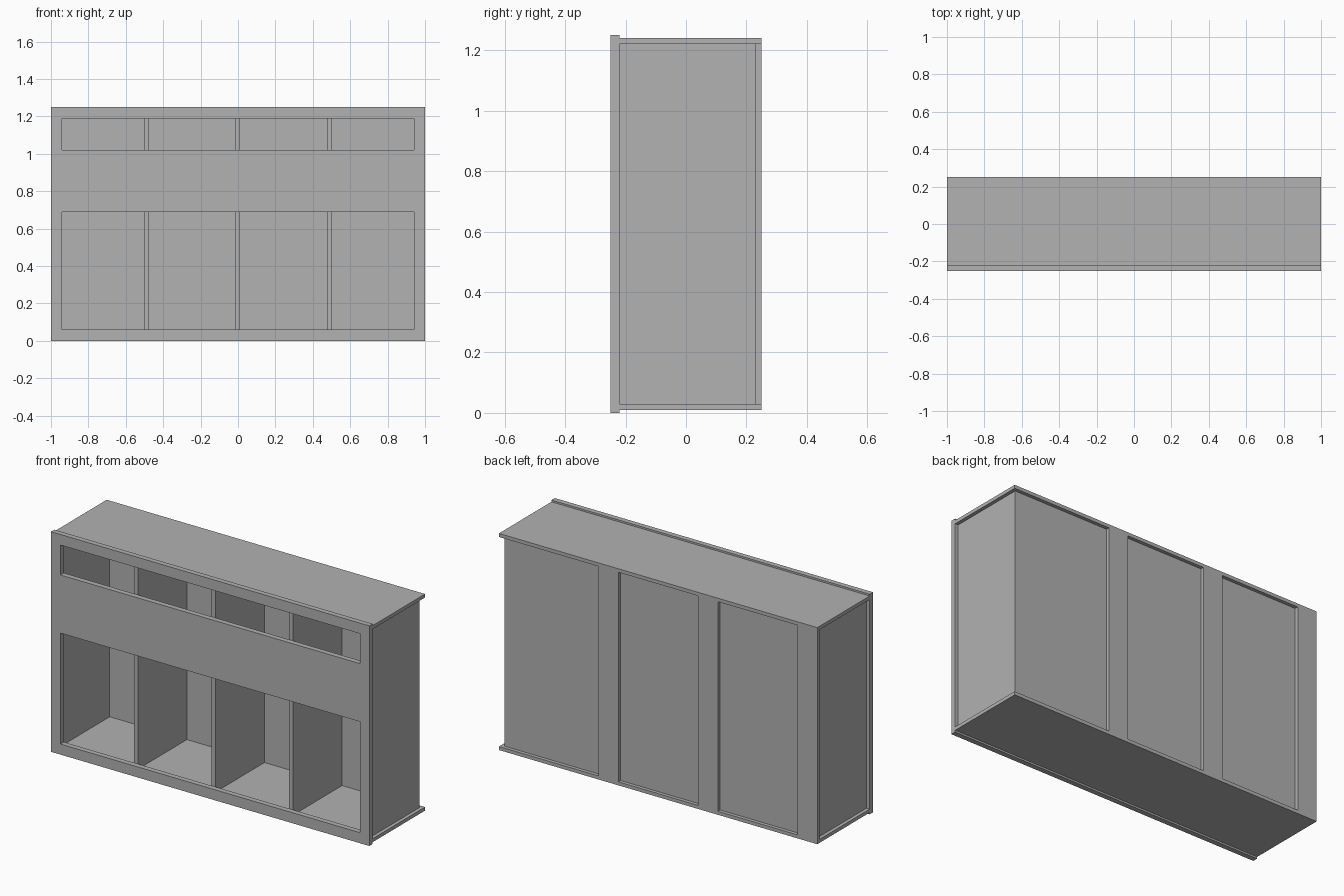
import bpy
import bmesh

cube = bpy.data.objects.get("Cube")
if cube:
    bpy.data.objects.remove(cube, do_unlink=True)

grey = bpy.data.materials.new("cabinet grey")
grey.use_nodes = True
colour = (0.445, 0.445, 0.445, 1)
grey.diffuse_color = colour
grey.node_tree.nodes["Principled BSDF"].inputs["Base Color"].default_value = colour


def boxes(name, spans):
    """One object made of boxes, each given as x, y and z spans."""
    bm = bmesh.new()
    for span in spans:
        for v in bmesh.ops.create_cube(bm, size=1)["verts"]:
            v.co = [lo + (c + 0.5) * (hi - lo) for c, (lo, hi) in zip(v.co, span)]
    mesh = bpy.data.meshes.new(name)
    bm.to_mesh(mesh)
    bm.free()
    mesh.materials.append(grey)
    obj = bpy.data.objects.new(name, mesh)
    bpy.context.collection.objects.link(obj)
    return obj


FULL = (-1, 1)
FRONT = (-0.25, -0.22)
INSIDE = (0.03, 1.22)

# Face frame: three rails joined by end stiles around two long openings
frame = [(FULL, FRONT, z) for z in ((0, 0.06), (0.69, 1.02), (1.19, 1.25))]
for x in ((-1, -0.94), (0.94, 1)):
    frame += [(x, FRONT, z) for z in ((0.06, 0.69), (1.02, 1.19))]
boxes("face_frame", frame)

# Carcass: top and bottom boards overhang the inset sides
boxes("top_board", [(FULL, (-0.22, 0.25), (1.22, 1.24))])
boxes("bottom_board", [(FULL, (-0.22, 0.25), (0.01, 0.03))])
boxes("left_side", [((0.96, 0.98), (-0.22, 0.23), INSIDE)])
boxes("right_side", [((-0.98, -0.96), (-0.22, 0.23), INSIDE)])
boxes("back_panel", [((-0.96, 0.96), (0.22, 0.23), INSIDE)])

# Full-height dividers between the four bays
for i, x in enumerate((-0.5, -0.013, 0.475)):
    boxes(f"divider_{i + 1}", [((x, x + 0.025), (-0.22, 0.22), INSIDE)])

# Evenly spaced battens on the back
for i in range(3):
    x = -1 + i * 0.625
    boxes(f"back_batten_{i + 1}", [((x, x + 0.125), (0.23, 0.25), INSIDE)])
